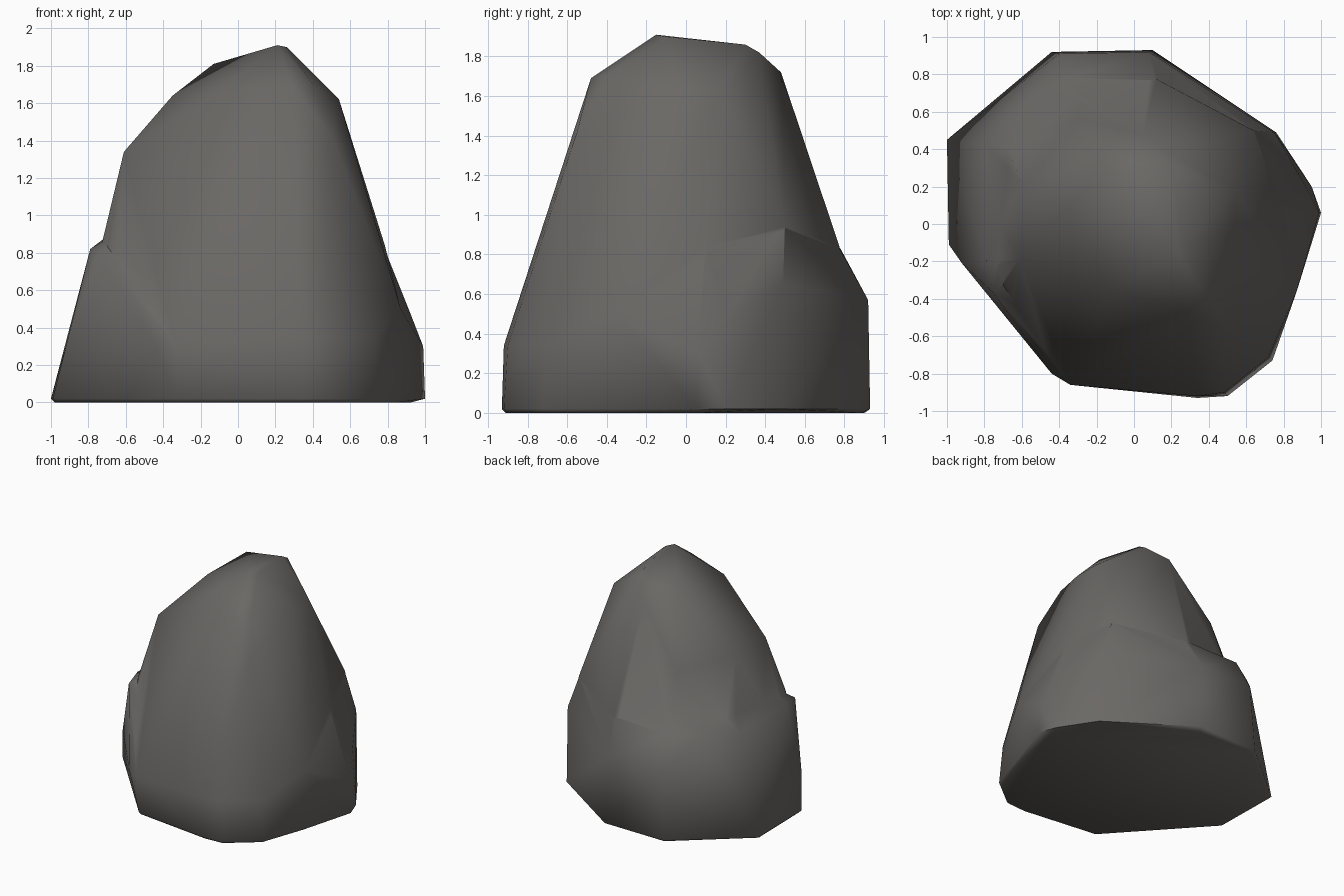
import bpy, bmesh, math

if "Cube" in bpy.data.objects:
    bpy.data.objects.remove(bpy.data.objects["Cube"])

stone = bpy.data.materials.new("warm grey stone")
stone.diffuse_color = (0.145, 0.138, 0.13, 1)
stone.use_nodes = True
stone.node_tree.nodes["Principled BSDF"].inputs["Base Color"].default_value = stone.diffuse_color


def hull(name, points):
    """Chiselled stone block: the convex hull of its corner points."""
    bm = bmesh.new()
    for p in points:
        bm.verts.new(p)
    res = bmesh.ops.convex_hull(bm, input=bm.verts)
    junk = {g for g in res["geom_interior"] + res["geom_unused"]
            if isinstance(g, bmesh.types.BMVert)}
    bmesh.ops.delete(bm, geom=list(junk), context='VERTS')
    bmesh.ops.dissolve_limit(bm, angle_limit=math.radians(3),
                             verts=bm.verts, edges=bm.edges)
    bmesh.ops.recalc_face_normals(bm, faces=bm.faces)
    mesh = bpy.data.meshes.new(name)
    bm.to_mesh(mesh)
    bm.free()
    mesh.materials.append(stone)
    ob = bpy.data.objects.new(name, mesh)
    bpy.context.collection.objects.link(ob)
    return ob


def tuck(x, y):
    """Underside corner: slightly inset, cut back further at the back right."""
    k = 0.98 * min(1, 1 / max(x + y, 0.01))
    return (x * k, y * k, 0)


# Wide foot of the rock, with the ledge at the back left
outline = [(-1, .45), (-.99, -.11), (-.9, -.2), (-.41, -.74), (-.32, -.85),
           (.34, -.93), (.5, -.92), (.74, -.73), (.87, -.36), (1, .06),
           (.95, .2), (.76, .49), (.1, .93), (-.44, .92)]
base = [(x, y, .02) for x, y in outline] + [tuck(x, y) for x, y in outline]
front = [(-.44, -.8, .3), (-.34, -.86, .32), (.34, -.92, .34), (.48, -.9, .34),
         (.72, -.71, .34), (.87, -.36, .5)]
right = [(.99, .06, .3), (.92, .2, .48), (.75, .49, .65), (.08, .92, .57),
         (.78, .1, .83), (.64, .5, .93), (.12, .77, .84)]
ledge = [(-.92, .43, .3), (-.92, -.21, .3), (-.4, .91, .57),
         (-.79, -.2, .82), (-.75, -.37, .8), (-.79, .42, .82),
         (-.6, .63, .83), (-.37, .78, .83),
         (-.62, -.2, .93), (-.62, .25, .95), (-.45, .45, .98), (-.2, .6, .95)]
foot = hull("rock_foot", base + front + right + ledge)

# Tall upper body, flush with the foot in front and at the right;
# the last row is buried inside the foot
flanks = [(-.86, -.27, .3), (-.69, -.33, .86), (-.67, .4, .88), (-.55, .51, .88),
          (-.32, .7, .85), (.12, .775, .84), (.64, .5, .94), (.785, .1, .84),
          (.86, .06, .55), (.72, .46, .6), (.1, .8, .57)]
crown = [(-.61, -.18, 1.34), (-.6, .2, 1.34), (-.47, .37, 1.27), (-.3, .56, 1.25),
         (.05, .61, 1.29), (.54, .47, 1.07), (.62, .15, 1.31), (.62, -.2, 1.31),
         (.5, -.55, 1.42), (.54, .18, 1.62), (.54, -.04, 1.62), (.4, -.4, 1.7),
         (.29, -.48, 1.69), (-.1, -.36, 1.66), (-.35, .1, 1.64), (-.13, .3, 1.81),
         (.21, -.15, 1.91), (.26, -.1, 1.9), (.2, .3, 1.86), (.2, .37, 1.82),
         (.05, .48, 1.72)]
rock = hull("rock", front + flanks + crown)

# Merge the two blocks into one stone
union = rock.modifiers.new("merge_foot", 'BOOLEAN')
union.operation = 'UNION'
union.solver = 'EXACT'
union.object = foot
bpy.context.view_layer.objects.active = rock
rock.select_set(True)
bpy.ops.object.modifier_apply(modifier=union.name)
bpy.data.objects.remove(foot)

# Soft worn facets
bpy.ops.object.shade_smooth_by_angle(angle=math.radians(60))
